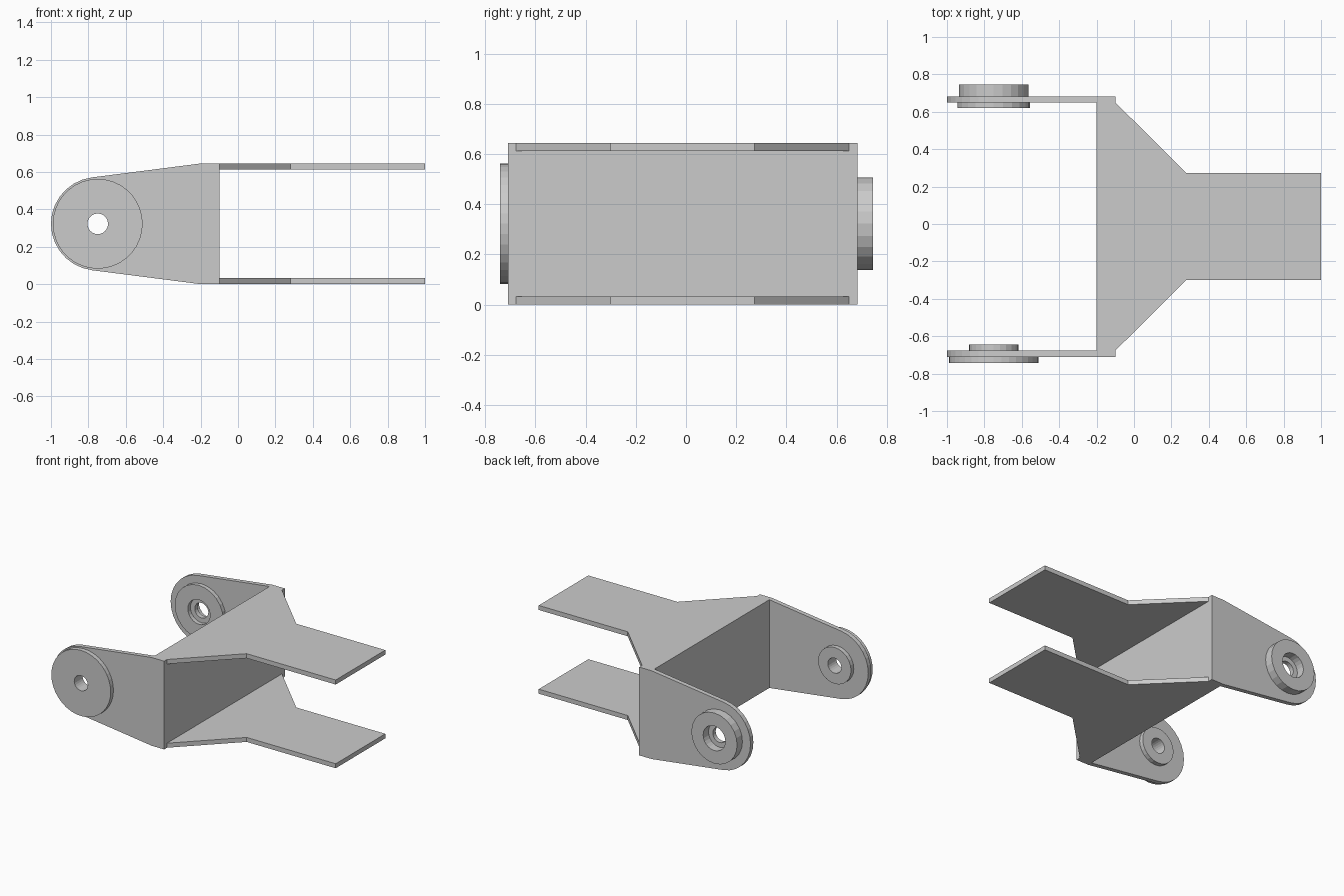
import bpy
from math import sin, cos, pi, radians

if "Cube" in bpy.data.objects:
    bpy.data.objects.remove(bpy.data.objects["Cube"])

H = 0.645            # overall height
T = 0.033            # sheet thickness
PX, PZ = -0.75, H / 2  # pivot axis
HOLE = 0.055


def circle(r, n=24):
    return [(PX + r * cos(2 * pi * i / n), PZ + r * sin(2 * pi * i / n)) for i in range(n)]


def slab(name, loops, lo, hi, upright=False):
    """Filled outline (with optional hole loops) extruded along z, or along y if upright."""
    cu = bpy.data.curves.new(name, 'CURVE')
    cu.dimensions = '2D'
    cu.fill_mode = 'BOTH'
    cu.extrude = (hi - lo) / 2
    for pts in loops:
        s = cu.splines.new('POLY')
        s.points.add(len(pts) - 1)
        for p, (a, b) in zip(s.points, pts):
            p.co = (a, b, 0, 1)
        s.use_cyclic_u = True
        s.use_smooth = False
    ob = bpy.data.objects.new(name, cu)
    bpy.context.collection.objects.link(ob)
    mid = (lo + hi) / 2
    if upright:
        ob.rotation_euler = (pi / 2, 0, 0)
        ob.location = (0, mid, 0)
    else:
        ob.location = (0, 0, mid)
    bpy.ops.object.select_all(action='DESELECT')
    ob.select_set(True)
    bpy.context.view_layer.objects.active = ob
    bpy.ops.object.convert(target='MESH')
    return bpy.context.object


# side arms: rounded end tangent to the tapering edges, drilled at the pivot
arc = [(PX + 0.25 * cos(radians(97 + 166 * i / 14)), PZ + 0.25 * sin(radians(97 + 166 * i / 14)))
       for i in range(15)]
arm = [(-0.1, 0), (-0.1, H), (-0.2, H)] + arc + [(-0.2, 0)]
slab("arm_back", [arm, circle(HOLE)], 0.65, 0.683, True)
slab("arm_front", [arm, circle(HOLE)], -0.71, -0.677, True)

# bosses: name, outer radius, hole radius, y range, sides
for name, r, hole, lo, hi, n in [
    ("boss_back_outer", 0.185, 0.09, 0.683, 0.745, 24),
    ("boss_back_inner", 0.195, 0.09, 0.62, 0.65, 24),
    ("boss_front_outer", 0.24, HOLE, -0.742, -0.71, 36),
    ("boss_front_inner", 0.133, HOLE, -0.677, -0.645, 24),
]:
    slab(name, [circle(r, n), circle(hole)], lo, hi, True)

# solid cross wall joining the arms
slab("cross_wall", [[(-0.2, -0.677), (-0.1, -0.677), (-0.1, 0.65), (-0.2, 0.65)]], 0, H)

# top and bottom tongues narrowing away from the wall
tongue = [(-0.1, -0.677), (0.28, -0.3), (1, -0.3), (1, 0.273), (0.28, 0.273), (-0.1, 0.65)]
slab("tongue_bottom", [tongue], 0, T)
slab("tongue_top", [tongue], H - T, H)
